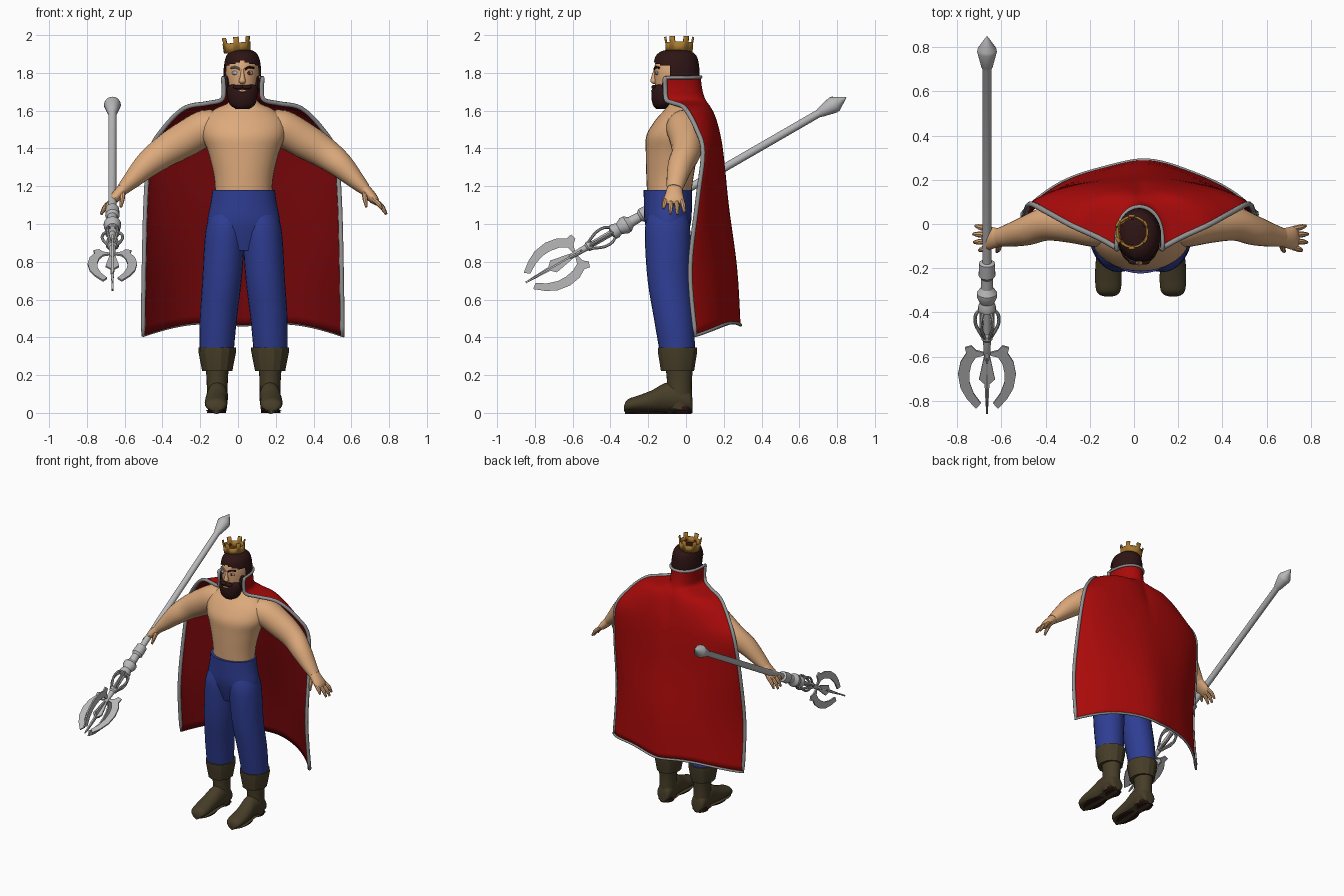
import bpy, bmesh, math
from mathutils import Vector, Matrix

if "Cube" in bpy.data.objects:
    bpy.data.objects.remove(bpy.data.objects["Cube"])

def material(name, r, g, b):
    m = bpy.data.materials.new(name)
    m.diffuse_color = (r, g, b, 1)
    m.use_nodes = True
    m.node_tree.nodes["Principled BSDF"].inputs["Base Color"].default_value = m.diffuse_color
    return m

SKIN = material("skin", 0.72, 0.40, 0.20)
HAIR = material("dark brown", 0.027, 0.007, 0.007)
GOLD = material("gold", 0.38, 0.19, 0.028)
RED = material("red cloth", 0.40, 0.003, 0.003)
LINING = material("dark red lining", 0.18, 0.002, 0.003)
TRIM = material("grey trim", 0.29, 0.29, 0.29)
STEEL = material("light grey metal", 0.48, 0.48, 0.49)
BLUE = material("blue cloth", 0.028, 0.047, 0.29)
LEATHER = material("brown leather", 0.062, 0.047, 0.021)
CX = 0.03                                   # body centre line
X, Y = Vector((1, 0, 0)), Vector((0, 1, 0))

def finish(name, bm, mats, angle=40, recalc=True):
    if recalc:
        bmesh.ops.recalc_face_normals(bm, faces=bm.faces)
    me = bpy.data.meshes.new(name)
    bm.to_mesh(me)
    bm.free()
    ob = bpy.data.objects.new(name, me)
    bpy.context.collection.objects.link(ob)
    for m in mats:
        me.materials.append(m)
    bpy.ops.object.select_all(action='DESELECT')
    ob.select_set(True)
    bpy.context.view_layer.objects.active = ob
    bpy.ops.object.shade_smooth_by_angle(angle=math.radians(angle))
    return ob

def smooth_rows(rows, steps):
    """Catmull-Rom interpolation of rows of numbers."""
    if steps == 1:
        return rows
    out = []
    for i in range(len(rows) - 1):
        a, b, c, d = (rows[max(0, min(len(rows) - 1, i + k))] for k in (-1, 0, 1, 2))
        for j in range(steps):
            t = j / steps
            out.append(tuple(0.5 * (2*q + (r-p)*t + (2*p-5*q+4*r-s)*t*t + (3*q-p-3*r+s)*t**3)
                             for p, q, r, s in zip(a, b, c, d)))
    return out + [rows[-1]]

def loft(name, rings, mat, n=24, steps=4, angle=40, keep=None):
    """Rings are (centre, u axis, v axis) as nine numbers."""
    bm = bmesh.new()
    loops = []
    for r in smooth_rows([tuple(q) for q in rings], steps):
        c, u, v = Vector(r[:3]), Vector(r[3:6]), Vector(r[6:])
        loops.append([bm.verts.new(c + u*math.cos(a) + v*math.sin(a))
                      for a in (2*math.pi*k/n for k in range(n))])
    for a, b in zip(loops, loops[1:]):
        for k in range(n):
            bm.faces.new((a[k], a[(k+1) % n], b[(k+1) % n], b[k]))
    bm.faces.new(loops[0])
    bm.faces.new(loops[-1])
    if keep:
        drop = [f for f in bm.faces if not keep(f.calc_center_median())]
        bmesh.ops.delete(bm, geom=drop, context='FACES')
    return finish(name, bm, [mat], angle)

def level(z, cx, cy, rx, ry):               # horizontal ring
    return (cx, cy, z, rx, 0, 0, 0, ry, 0)

def tube(name, pts, mat, ref=Y, n=16, steps=4):
    """Points are (x, y, z, radius across, radius along ref)."""
    rings = []
    for i, p in enumerate(pts):
        t = (Vector(pts[min(i+1, len(pts)-1)][:3]) - Vector(pts[max(i-1, 0)][:3])).normalized()
        u = t.cross(ref).normalized()
        v = u.cross(t)
        rings.append((*p[:3], *(u*p[3]), *(v*p[4])))
    return loft(name, rings, mat, n, steps)

def ball(name, c, r, mat):
    bm = bmesh.new()
    bmesh.ops.create_uvsphere(bm, u_segments=16, v_segments=10, radius=1,
                              matrix=Matrix.Translation(c) @ Matrix.Diagonal((*r, 1)))
    return finish(name, bm, [mat])

# torso and neck
loft("torso", [level(z, CX, *q) for z, q in (
    (1.14, (-.09, .15, .115)), (1.25, (-.085, .157, .125)), (1.38, (-.075, .188, .138)),
    (1.47, (-.062, .222, .147)), (1.55, (-.04, .215, .122)), (1.61, (-.025, .15, .085)),
    (1.65, (-.025, .075, .068)), (1.75, (-.04, .06, .06)))], SKIN, 32)

# trousers: seat, then legs
loft("trouser_seat", [level(z, CX, -.096, rx, ry) for z, rx, ry in (
    (1.18, .165, .128), (1.1, .177, .127), (1.02, .192, .124), (.95, .185, .108), (.86, .1, .08))], BLUE, 32)

for s, side in ((-1, "right"), (1, "left")):
    px = lambda d: CX + s*d
    loft(side + "_trouser_leg", [level(z, px(d), cy, rx, ry) for z, d, cy, rx, ry in (
        (1.08, .075, -.096, .09, .095), (1.0, .092, -.097, .103, .117), (.9, .102, -.097, .106, .12),
        (.7, .115, -.09, .104, .113), (.5, .134, -.065, .098, .105), (.32, .143, -.045, .09, .094))], BLUE)

    # boots
    loft(side + "_boot_cuff", [level(z, px(.14), -.045, rx, ry) for z, rx, ry in (
        (.222, .06, .07), (.222, .08, .09), (.325, .1, .107), (.345, .1, .107), (.345, .07, .08))],
        LEATHER, 14, 1, 25)
    loft(side + "_boot_shaft", [level(z, px(.14), -.035, rx, ry) for z, rx, ry in (
        (.26, .063, .075), (.17, .056, .066), (.08, .055, .066), (.02, .05, .06))], LEATHER)
    loft(side + "_boot_foot", [(px(.14 + .006*(y < -.15)), y, .008 + h/2, rx, 0, 0, 0, 0, h/2)
        for y, rx, h in ((.035, .03, .06), (.02, .05, .11), (-.05, .057, .15), (-.11, .056, .15),
        (-.18, .058, .112), (-.25, .06, .085), (-.3, .055, .068), (-.32, .04, .05), (-.327, .02, .03))], LEATHER)
    loft(side + "_boot_sole", [(px(.14 + .006*(y < -.15)), y, .012, rx, 0, 0, 0, 0, .017)
        for y, rx in ((.03, .03), (.01, .048), (-.05, .05), (-.12, .044), (-.22, .056),
        (-.29, .05), (-.322, .028))], LEATHER, 4, 3)
    loft(side + "_boot_sole_patch", [level(z, px(.144), -.2, .05, .105) for z in (0, .008)], HAIR, 20, 1)
    loft(side + "_boot_heel", [level(z, px(.14), -.02, rx, .055) for z, rx in (
        (0, .047), (.035, .05))], HAIR, 20, 1)

    # arm, palm, fingers
    tube(side + "_arm", [(px(d), y, z, a, b) for d, y, z, a, b in (
        (.09, -.02, 1.49, .1, .09), (.2, -.005, 1.505, .1, .1), (.32, .005, 1.442, .094, .09),
        (.43, .0, 1.375, .082, .076), (.515, -.03, 1.31, .068, .067), (.59, -.05, 1.235, .048, .053),
        (.64, -.06, 1.185, .033, .042))], SKIN, n=24)
    tube(side + "_palm", [(px(d), y, z, a, b) for d, y, z, a, b in (
        (.62, -.058, 1.205, .031, .038), (.655, -.062, 1.168, .03, .045), (.69, -.064, 1.13, .025, .053),
        (.71, -.064, 1.105, .012, .04))], SKIN)
    for i in range(4):
        y, out = -.106 + .028*i, (.6, .95, 1, .85)[i]
        tube(f"{side}_finger_{i}", [(px(.69), y, 1.128, .013, .013),
             (px(.69 + .042*out), y + (i-1.5)*.005, 1.128 - .036*out, .013, .013),
             (px(.69 + .066*out), y + (i-1.5)*.009, 1.128 - .078*out, .007, .007)], SKIN, n=8)
    tube(side + "_thumb", [(px(.64), -.085, 1.165, .017, .014), (px(.643), -.11, 1.13, .014, .013),
                           (px(.65), -.125, 1.09, .007, .007)], SKIN, ref=X, n=8)

# head, hair, beard
HX = 0.023
head = ((1.62, .045, .06), (1.68, .075, .095), (1.75, .086, .109), (1.82, .088, .112),
        (1.875, .075, .098), (1.905, .045, .06), (1.912, .005, .005))
loft("head", [level(z, HX, -.056, rx, ry) for z, rx, ry in head], SKIN, 32)
loft("hair", [level(z + .012*(z > 1.85), HX, -.052, rx + .011, ry + .011) for z, rx, ry in head], HAIR, 48, 8,
     keep=lambda c: c.z > 1.866 - .35*abs(c.x - HX) or (c.y > -.08 and c.z > 1.7))
loft("beard", [level(z, HX, cy, rx, ry) for z, cy, rx, ry in (
    (1.61, -.13, .035, .03), (1.63, -.125, .065, .05), (1.67, -.118, .079, .065),
    (1.715, -.112, .083, .067), (1.735, -.11, .07, .055), (1.745, -.105, .05, .035))], HAIR)
for s in (-1, 1):
    ball("sideburn", (HX + s*.079, -.092, 1.735), (.013, .035, .05), HAIR)
    ball("moustache", (HX + s*.022, -.17, 1.725), (.028, .014, .011), HAIR)
    ball("eye_white", (HX + s*.036, -.153, 1.8), (.021, .009, .012), TRIM)
    ball("iris", (HX + s*.034, -.158, 1.8), (.011, .006, .01), STEEL if s < 0 else LINING)
    tube("eyebrow", [(HX + s*d, y, z, .006, .006) for d, y, z in (
        (.012, -.166, 1.818), (.036, -.162, 1.83), (.06, -.142, 1.826))], TRIM if s < 0 else HAIR, n=8)
ball("mouth", (HX, -.179, 1.705), (.022, .006, .006), SKIN)
loft("nose", [level(z, HX, y, rx, ry) for z, y, rx, ry in (
    (1.82, -.16, .008, .01), (1.785, -.168, .011, .014), (1.755, -.17, .018, .018),
    (1.742, -.165, .01, .01))], SKIN, 12)

# crown: a flared band with upright points
tilt = Matrix.Translation((-.004, -.036, 1.908)) @ Matrix.Rotation(math.radians(-5), 4, 'Y')
bm = bmesh.new()
def crown_ring(r, h):
    return [bm.verts.new(tilt @ Vector((r*math.cos(a), r*math.sin(a), h)))
            for a in (2*math.pi*(k-.5)/48 - math.pi/2 for k in range(48))]
low, mid, top = crown_ring(.061, 0), crown_ring(.064, .052), crown_ring(.07, .083)
for k in range(48):
    j = (k + 1) % 48
    bm.faces.new((low[k], low[j], mid[j], mid[k]))
    if (k + 1) % 8 < 3:
        bm.faces.new((mid[k], mid[j], top[j], top[k]))
bmesh.ops.delete(bm, geom=[v for v in bm.verts if not v.link_faces], context='VERTS')
crown = finish("crown", bm, [GOLD])
mod = crown.modifiers.new("thickness", 'SOLIDIFY')
mod.thickness = .01
for k in range(6):
    a = 2*math.pi*k/6 - math.pi/2
    ball("crown_gem", tilt @ Vector((.064*math.cos(a), .064*math.sin(a), .028)), (.008, .008, .009), RED)

# cape: rows of half width, edge y, back y, edge z, back z, bulge, roundness power
rows = smooth_rows([
    (.105, -.112, .078, 1.775, 1.778, 0, .7), (.1, -.11, .085, 1.715, 1.72, 0, .7),
    (.112, -.103, .1, 1.657, 1.665, .004, .8), (.19, -.06, .135, 1.638, 1.6, .014, 1.1),
    (.31, -.005, .165, 1.612, 1.5, .034, 1.3), (.42, .055, .19, 1.505, 1.4, .037, 1.4),
    (.49, .09, .205, 1.38, 1.28, .02, 1.4), (.513, .062, .225, 1.13, 1.08, 0, 1.5),
    (.523, .022, .265, .76, .76, .02, 1.7), (.528, .05, .28, .41, .465, .04, 1.8)], 5)
N = 48
bm = bmesh.new()
grid = []
for a, ye, yb, ze, zb, bulge, power in rows:
    line = []
    for k in range(N + 1):
        s = math.sin(math.pi*(k/N - .5))
        c = max(0, 1 - s*s)**.5
        fold = .010*math.sin(7*s + 1)*(1 - abs(s))*max(0, 1.5 - zb)
        line.append(bm.verts.new((.025 + a*s, ye + (yb - ye)*c**power + fold,
                                  zb + (ze - zb)*abs(s)**.8 + bulge*math.sin(math.pi*abs(s)))))
    grid.append(line)
for p, q in zip(grid, grid[1:]):
    for k in range(N):
        bm.faces.new((p[k], p[k+1], q[k+1], q[k]))
border = [(v.co.copy(), w) for part, w in (
    (grid[0], .75), ([r[-1] for r in grid[1:]], 1), (grid[-1][-2::-1], .65),
    ([r[0] for r in grid[-2:0:-1]], 1)) for v in part]
cape = finish("cape", bm, [RED, LINING], 80, recalc=False)
mod = cape.modifiers.new("lining", 'SOLIDIFY')
mod.thickness, mod.offset, mod.material_offset = .008, -1, 1

# cape trim along the whole border, thinner at collar and hem
cu = bpy.data.curves.new("cape_trim", 'CURVE')
cu.dimensions, cu.bevel_depth, cu.bevel_resolution = '3D', .0125, 2
sp = cu.splines.new('POLY')
sp.points.add(len(border) - 1)
for p, (c, w) in zip(sp.points, border):
    p.co, p.radius = (*c, 1), w
sp.use_cyclic_u = True
cu.materials.append(TRIM)
bpy.context.collection.objects.link(bpy.data.objects.new("cape_trim", cu))

# staff: turned shaft on a tilted axis
O = Vector((-.665, 0, 1.18))
A = Vector((0, math.cos(math.pi/6), .5))
W = X.cross(A)
loft("staff_shaft", [(*(O + A*t), *(X*r), *(W*r)) for t, r in (
    (.98, .002), (.915, .042), (.90, .045), (.825, .027), (.81, .021), (-.2, .021), (-.205, .036), (-.27, .038),
    (-.285, .026), (-.335, .028), (-.36, .046), (-.38, .046), (-.41, .032), (-.43, .04), (-.45, .04), (-.46, .016),
    (-.57, .016), (-.58, .026), (-.6, .026), (-.61, .018), (-.7, .014), (-.72, .004))], STEEL, 20, 1, 30)
for k in range(6):
    d = X*math.cos(k*math.pi/3) + W*math.sin(k*math.pi/3)
    tube("staff_cage_rib", [(*(O + A*t + d*r), .008, .008) for t, r in (
        (-.445, .03), (-.475, .051), (-.525, .051), (-.59, .02))], STEEL, ref=A.cross(d), n=8)

def vane(name, outline, d, thick):          # flat plate in the plane of the axis and d
    bm = bmesh.new()
    bm.faces.new([bm.verts.new(O + A*t + d*r) for r, t in outline])
    ob = finish(name, bm, [STEEL])
    m = ob.modifiers.new("thickness", 'SOLIDIFY')
    m.thickness, m.offset = thick, 0
    ob.data.shade_flat()

for d in (X, W, -X, -W):
    vane("staff_crescent", ((.015, -.67), (.05, -.66), (.07, -.635), (.1, -.645), (.094, -.675), (.12, -.72),
         (.131, -.785), (.12, -.855), (.092, -.91), (.05, -.963), (.028, -.935), (.06, -.885), (.078, -.83),
         (.08, -.78), (.07, -.73), (.05, -.695), (.015, -.685)), d, .01)
    vane("staff_blade", ((0, -.64), (.015, -.7), (.036, -.81), (.011, -.835), (.006, -.95), (0, -.98)), d, .01)
